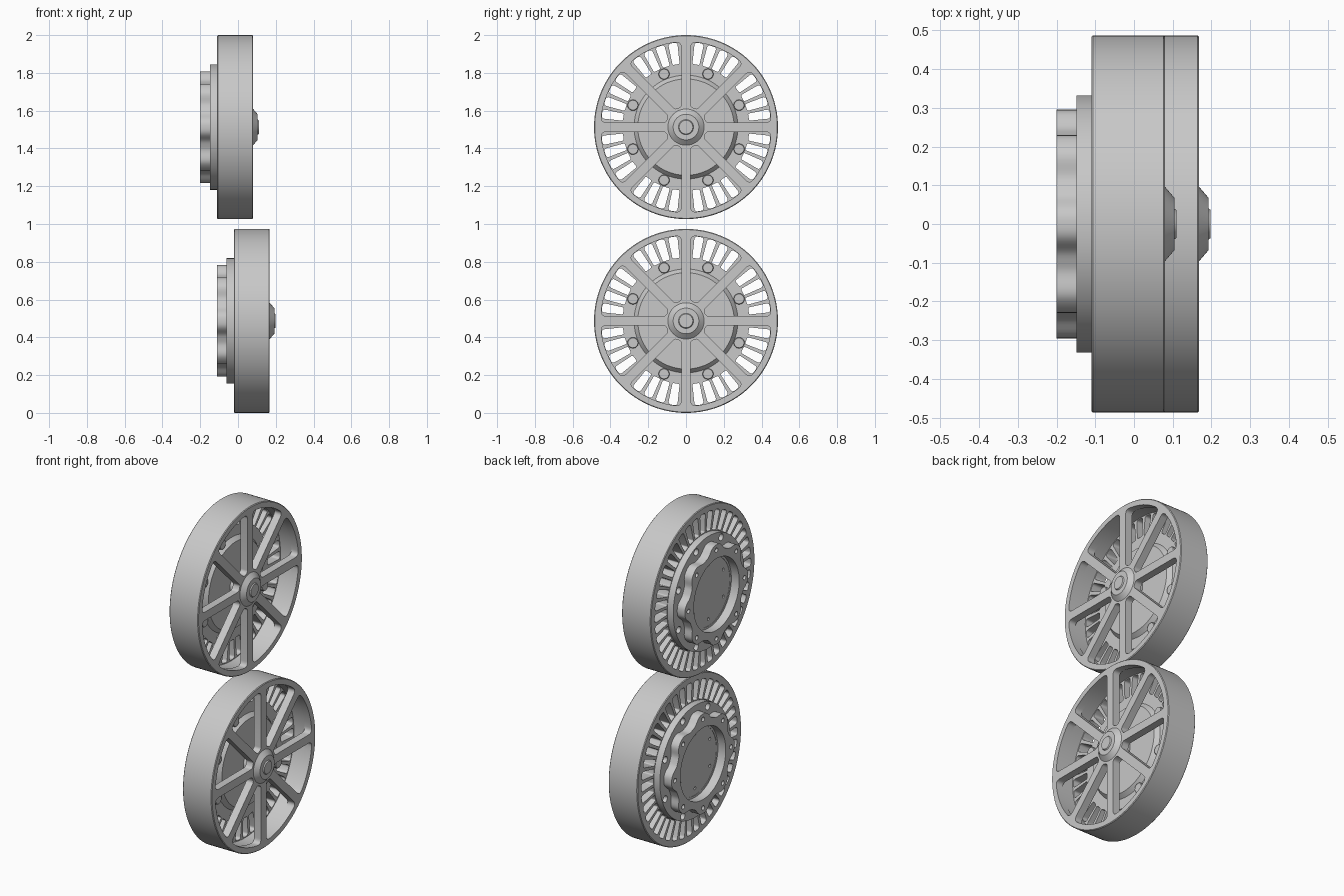
import bpy, bmesh
from math import sin, cos, radians, asin, tau
from mathutils import Vector, Matrix

if "Cube" in bpy.data.objects:
    bpy.data.objects.remove(bpy.data.objects["Cube"])

metal = bpy.data.materials.new("grey_metal")
metal.use_nodes = True
grey = (0.58, 0.58, 0.58, 1)
metal.diffuse_color = grey
metal.node_tree.nodes["Principled BSDF"].inputs["Base Color"].default_value = grey

# The two wheels stand one above the other, slightly staggered along the axle
WHEELS = {"upper": (-0.11, 0, 1.513), "lower": (-0.022, 0, 0.487)}
SPOKES = 8
SLOTS = 40
# Turns a flat drawing so that it faces along the axle
FACE_X = Matrix(((0, 0, 1, 0), (1, 0, 0, 0), (0, 1, 0, 0), (0, 0, 0, 1)))


def polar(r, a):
    return Vector((r * cos(a), r * sin(a)))


def circle(r, n=96, centre=Vector((0, 0))):
    return [centre + polar(r, tau * i / n) for i in range(n)]


def fillet(before, corner, after, r, n=5):
    """Points of a rounded corner."""
    p = corner + (before - corner).normalized() * r
    q = corner + (after - corner).normalized() * r
    return [p.lerp(corner, t / n).lerp(corner.lerp(q, t / n), t / n) for t in range(n + 1)]


def window(mid, half_in, r_in, half_out, r_out, round_in, round_out, n=8):
    """A sector-like opening with rounded corners."""
    a, b = polar(r_in, mid - half_in), polar(r_out, mid - half_out)
    c, d = polar(r_out, mid + half_out), polar(r_in, mid + half_in)
    trim = round_out / r_out
    span = half_out - trim
    arc = [polar(r_out, mid - span + 2 * span * i / n) for i in range(n + 1)]
    return (fillet(d, a, b, round_in) + fillet(a, b, arc[0], round_out)[:-1] + arc
            + fillet(arc[-1], c, d, round_out)[1:] + fillet(c, d, a, round_in))


def place(name, bm):
    """Share one smooth mesh between both wheels."""
    bmesh.ops.remove_doubles(bm, verts=bm.verts, dist=1e-5)
    bmesh.ops.recalc_face_normals(bm, faces=bm.faces)
    mesh = bpy.data.meshes.new(name)
    bm.to_mesh(mesh)
    bm.free()
    mesh.materials.append(metal)
    mesh.shade_smooth()
    mesh.set_sharp_from_angle(angle=radians(30))
    for side, spot in WHEELS.items():
        ob = bpy.data.objects.new(f"{side}_{name}", mesh)
        ob.location = spot
        bpy.context.collection.objects.link(ob)


def plate(name, loops, x0, x1):
    """Flat outline with holes, thickened from x0 to x1."""
    curve = bpy.data.curves.new(name, "CURVE")
    curve.dimensions = "2D"
    curve.fill_mode = "BOTH"
    curve.extrude = (x1 - x0) / 2
    for loop in loops:
        spline = curve.splines.new("POLY")
        spline.points.add(len(loop) - 1)
        for point, co in zip(spline.points, loop):
            point.co = (co.x, co.y, 0, 1)
        spline.use_cyclic_u = True
    helper = bpy.data.objects.new(name, curve)
    bm = bmesh.new()
    bm.from_mesh(helper.to_mesh())
    helper.to_mesh_clear()
    bpy.data.objects.remove(helper)
    bpy.data.curves.remove(curve)
    bm.transform(Matrix.Translation(((x0 + x1) / 2, 0, 0)) @ FACE_X)
    place(name, bm)


def lathe(name, profile, centres=(Vector((0, 0)),), n=96, closed=False):
    """Turn (x, radius) points around the axle, once per centre."""
    bm = bmesh.new()
    for c in centres:
        rows = [[bm.verts.new((x, c.x + r * cos(tau * i / n), c.y + r * sin(tau * i / n)))
                 for i in range(n)] for x, r in profile]
        pairs = list(zip(rows, rows[1:]))
        if closed:
            pairs.append((rows[-1], rows[0]))
        else:
            bm.faces.new(rows[0])
            bm.faces.new(rows[-1])
        for lo, hi in pairs:
            for i in range(n):
                j = (i + 1) % n
                bm.faces.new((lo[i], lo[j], hi[j], hi[i]))
    place(name, bm)


# Outer rim with softened edges
lathe("rim", [(0, 0.483), (0.004, 0.487), (0.186, 0.487), (0.19, 0.483),
              (0.19, 0.455), (0, 0.455)], n=128, closed=True)

# Spoked front web: eight rounded windows in a disc
step = tau / SPOKES
half_spoke = 0.025


def half_angle(r):
    return step / 2 - asin(half_spoke / r)


openings = [window(step * (i + 0.5), half_angle(0.11), 0.11, half_angle(0.452), 0.452, 0.014, 0.03)
            for i in range(SPOKES)]
plate("spokes", [circle(0.455, 128)] + openings, 0.145, 0.19)

# Hub cap, cone and end button, and the axle behind it
lathe("hub", [(0.145, 0.09), (0.19, 0.096), (0.214, 0.068), (0.214, 0.04),
              (0.22, 0.036)], n=48)
lathe("axle", [(0.02, 0.055), (0.16, 0.055)], n=48)

# Slotted rear plate
slots = [window(tau * i / SLOTS, 0.056, 0.336, 0.055, 0.45, 0.008, 0.016, 3)
         for i in range(SLOTS)]
plate("slotted_plate", [circle(0.455, 128)] + slots, 0, 0.07)

# Raised inner disc with a bevelled edge
lathe("inner_disc", [(0.06, 0.275), (0.07, 0.275), (0.095, 0.255)])

# Rear flange with screw holes between the lobes of the ring
bolt_spots = [polar(0.304, step * (i + 0.5)) for i in range(SPOKES)]
bolt_holes = [circle(0.02, 20, spot) for spot in bolt_spots]
plate("flange", [circle(0.332), circle(0.2)] + bolt_holes, -0.039, 0.006)

# Scalloped rear ring, with a screw hole in each lobe
scallop = []
for i in range(192):
    a = tau * i / 192
    wave = cos(SPOKES * a)
    scallop.append(polar(0.275 + 0.02 * wave * (1.4 - 0.4 * wave * wave), a))
screw_holes = [circle(0.013, 16, polar(0.262, step * i)) for i in range(SPOKES)]
plate("scalloped_ring", [scallop, circle(0.212)] + screw_holes, -0.09, -0.038)

# Recessed cover inside the ring
cover_holes = [circle(0.009, 12, polar(0.16, tau * (i + 0.5) / 6)) for i in range(6)]
plate("rear_cover", [circle(0.214)] + cover_holes, -0.037, 0.006)

# Bolt heads on the inside of the slotted plate
lathe("front_bolts", [(0.06, 0.029), (0.09, 0.029), (0.093, 0.026)], bolt_spots, 20)
